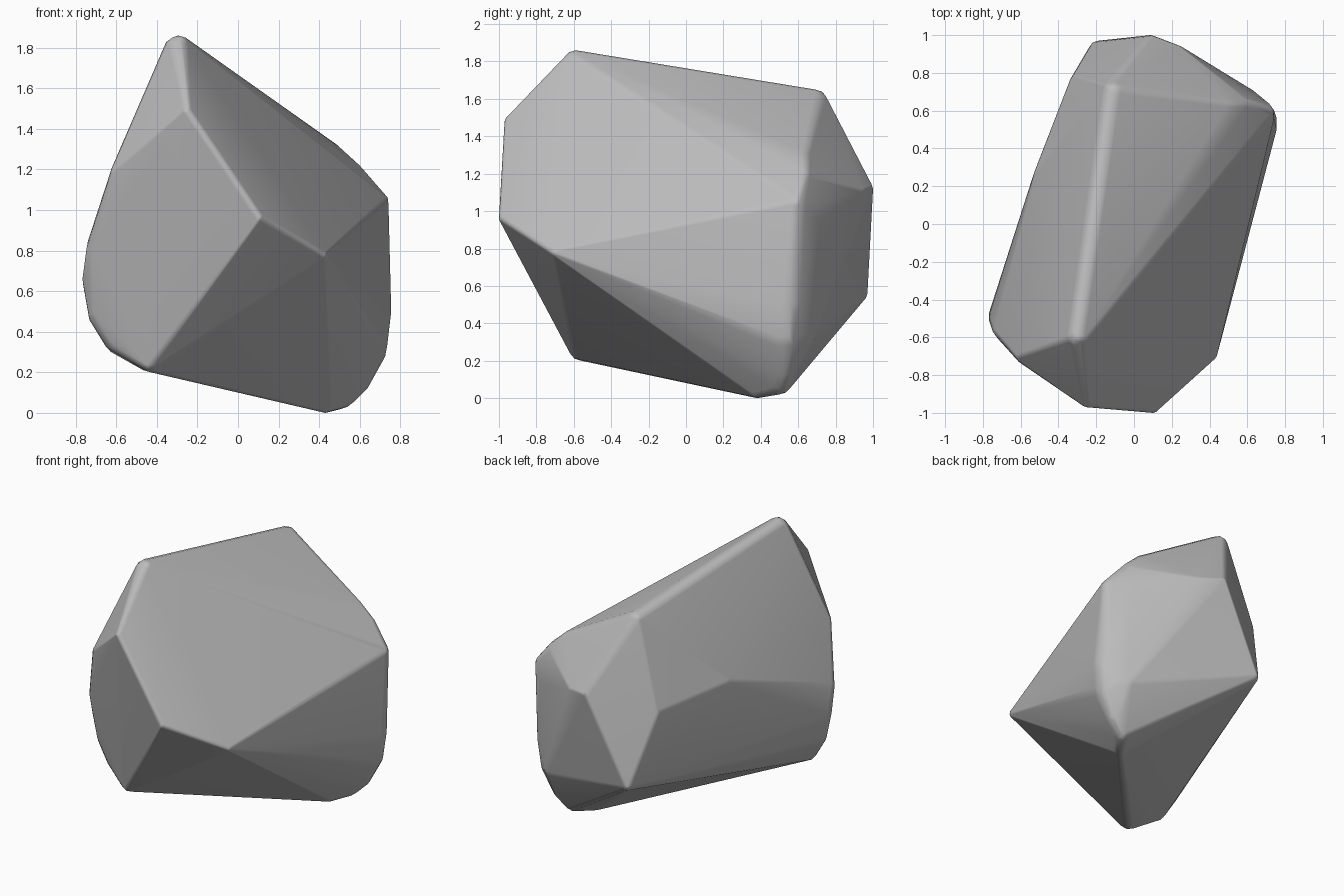
import bpy
import bmesh
from mathutils import Vector

# Remove the default cube only
default_cube = bpy.data.objects.get("Cube")
if default_cube:
    bpy.data.objects.remove(default_cube, do_unlink=True)

# Rounding radius of each class of corner
SHARP, SOFT, ROUND, BROAD = 0.03, 0.05, 0.07, 0.1

# Corners of the boulder: centre of the rounding ball and its radius
corners = {
    "crown_front": (-.295, -.59, 1.79, ROUND),
    "crown_back": (-.11, .69, 1.58, ROUND),
    "brow": (-.25, -.94, 1.48, SHARP),
    "nose": (.1, -.97, .96, SHARP),
    "front_spur": (.41, -.69, .78, SHARP),
    "left_cheek_upper": (-.58, -.69, 1.18, SOFT),
    "left_cheek_middle": (-.68, -.55, .81, ROUND),
    "left_cheek_widest": (-.7, -.49, .66, ROUND),
    "left_cheek_lower": (-.67, -.48, .49, ROUND),
    "left_cheek_base": (-.59, -.49, .36, ROUND),
    "front_base": (-.43, -.56, .27, ROUND),
    "left_flank": (-.48, .26, 1.1, SOFT),
    "back_left": (-.29, .75, 1.03, SOFT),
    "heel": (-.19, .92, .56, SOFT),
    "back": (.09, .95, 1.12, SOFT),
    "back_right": (.22, .9, 1.1, SOFT),
    "shoulder_upper": (.46, .62, 1.28, SOFT),
    "shoulder_middle": (.57, .62, 1.18, SOFT),
    "shoulder_lower": (.675, .58, 1.03, ROUND),
    "shoulder_back": (.59, .65, .95, ROUND),
    "right_flank": (.66, .53, .5, BROAD),
    "right_flank_lower": (.64, .52, .33, BROAD),
    "right_back_lower": (.57, .63, .35, ROUND),
    "right_base": (.58, .52, .16, ROUND),
    "right_base_inner": (.51, .5, .09, ROUND),
    "foot": (.43, .38, .05, SOFT),
}

# Shrink-wrap a hull around a small ball at every corner
bm = bmesh.new()
for x, y, z, radius in corners.values():
    ball = bmesh.ops.create_icosphere(bm, subdivisions=2, radius=radius)
    bmesh.ops.translate(bm, verts=ball["verts"], vec=Vector((x, y, z)))
bmesh.ops.delete(bm, geom=bm.faces[:] + bm.edges[:], context="EDGES_FACES")
hull = bmesh.ops.convex_hull(bm, input=bm.verts[:], use_existing_faces=False)
hidden = {g for g in hull["geom_interior"] + hull["geom_unused"]
          if isinstance(g, bmesh.types.BMVert)}
hidden.update(v for v in bm.verts if not v.link_faces)
bmesh.ops.delete(bm, geom=list(hidden), context="VERTS")
bmesh.ops.recalc_face_normals(bm, faces=bm.faces[:])

# Stand the boulder on the ground
floor = min(v.co.z for v in bm.verts)
bmesh.ops.translate(bm, verts=bm.verts[:], vec=(0, 0, -floor))

mesh = bpy.data.meshes.new("boulder")
bm.to_mesh(mesh)
bm.free()
boulder = bpy.data.objects.new("boulder", mesh)
bpy.context.collection.objects.link(boulder)

# Stone colour
stone = bpy.data.materials.new("grey stone")
stone.use_nodes = True
colour = (.5, .5, .5, 1)
stone.diffuse_color = colour
shader = next(n for n in stone.node_tree.nodes if n.type == "BSDF_PRINCIPLED")
shader.inputs["Base Color"].default_value = colour
mesh.materials.append(stone)

# Smooth shading that keeps the large facets flat
mesh.polygons.foreach_set("use_smooth", [True] * len(mesh.polygons))
weighted = boulder.modifiers.new("facet_normals", "WEIGHTED_NORMAL")
weighted.mode = "FACE_AREA"
weighted.weight = 50
